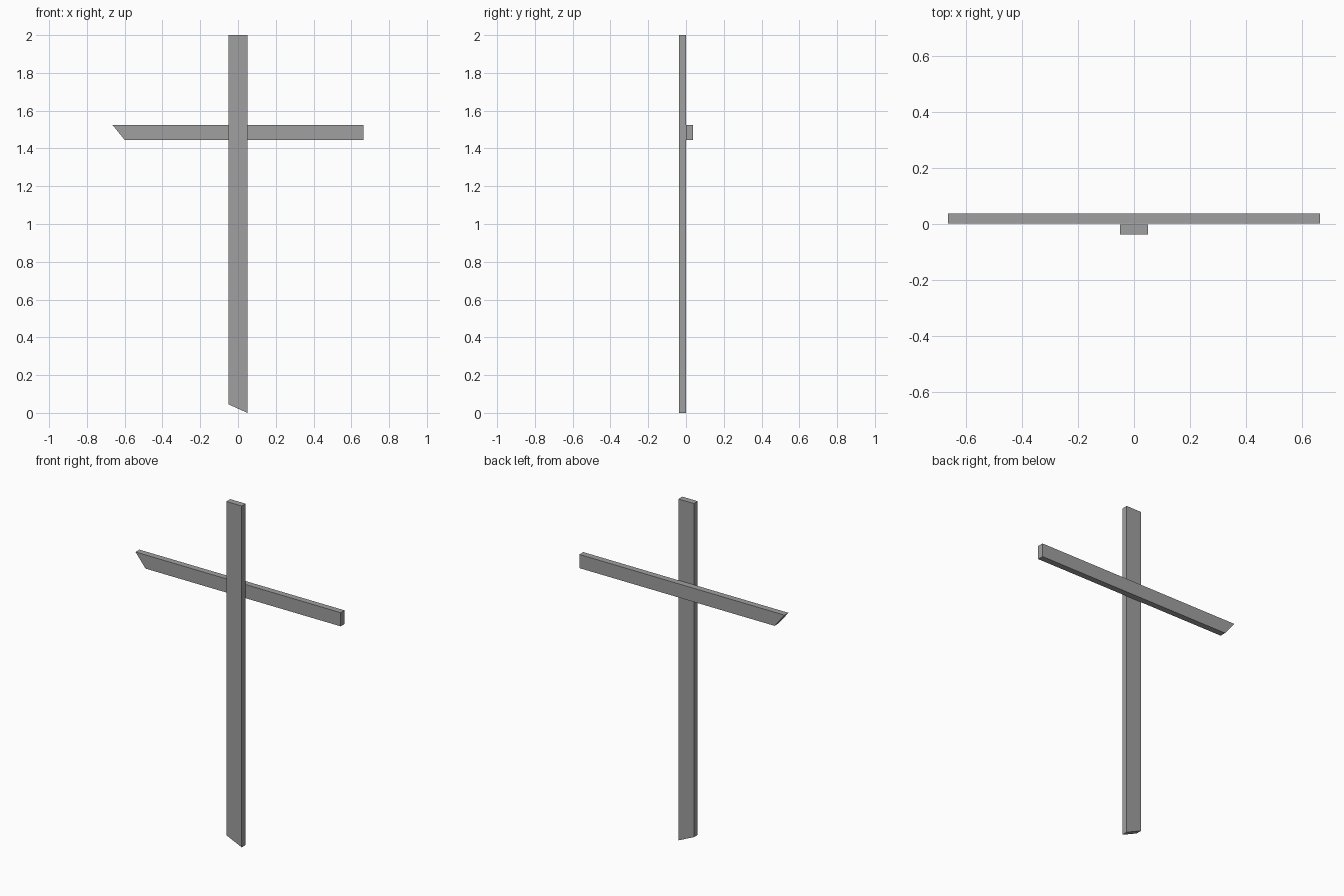
import bpy
import bmesh

cube = bpy.data.objects.get("Cube")
if cube:
    bpy.data.objects.remove(cube, do_unlink=True)

# Single flat grey
grey = bpy.data.materials.new("plain_grey")
grey.use_nodes = True
colour = (0.35, 0.35, 0.35, 1)
grey.diffuse_color = colour
grey.node_tree.nodes["Principled BSDF"].inputs["Base Color"].default_value = colour


def plank(name, outline, front, back):
    """Extrude an x-z outline from the front y to the back y."""
    bm = bmesh.new()
    face = bm.faces.new([bm.verts.new((x, front, z)) for x, z in outline])
    result = bmesh.ops.extrude_face_region(bm, geom=[face])
    verts = [v for v in result["geom"] if isinstance(v, bmesh.types.BMVert)]
    bmesh.ops.translate(bm, verts=verts, vec=(0, back - front, 0))
    bmesh.ops.recalc_face_normals(bm, faces=bm.faces)
    mesh = bpy.data.meshes.new(name)
    bm.to_mesh(mesh)
    bm.free()
    mesh.materials.append(grey)
    obj = bpy.data.objects.new(name, mesh)
    bpy.context.collection.objects.link(obj)
    return obj


# Upright post with a slanted foot
plank("upright_post", [(-0.05, 0.045), (0.05, 0), (0.05, 2), (-0.05, 2)], -0.037, -0.001)

# Crossbar behind the post, its right end cut at an angle
plank("crossbar", [(-0.6, 1.445), (0.665, 1.445), (0.665, 1.525), (-0.665, 1.525)], 0.001, 0.037)
